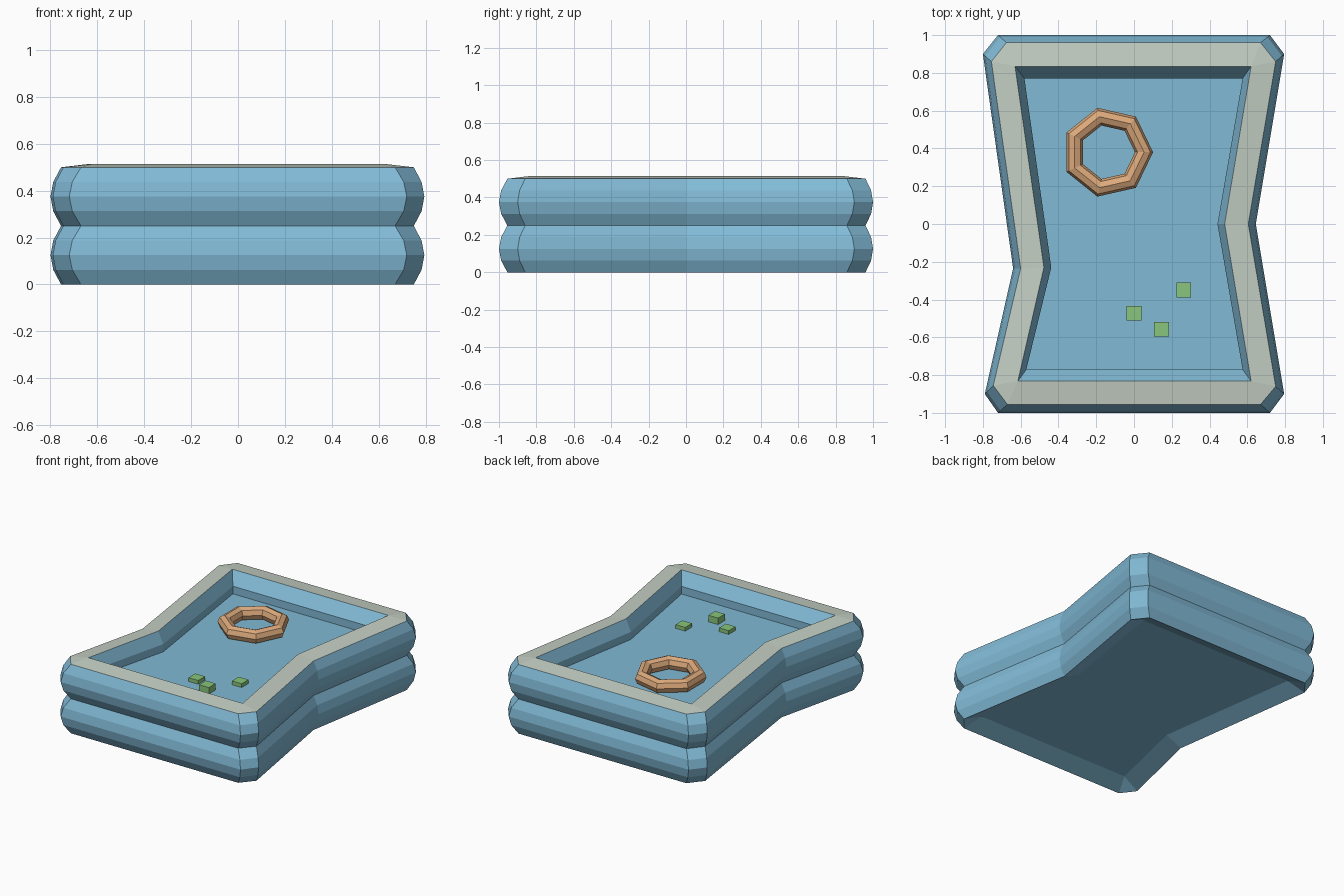
import bpy, bmesh

if "Cube" in bpy.data.objects:
    bpy.data.objects.remove(bpy.data.objects["Cube"])


def material(name, rgb):
    m = bpy.data.materials.new(name)
    m.diffuse_color = (*rgb, 1)
    m.use_nodes = True
    m.node_tree.nodes["Principled BSDF"].inputs["Base Color"].default_value = m.diffuse_color
    return m


BLUE = material("pool_blue", (0.22, 0.49, 0.67))
PALE = material("rim_pale", (0.55, 0.62, 0.55))
ORANGE = material("ring_orange", (0.72, 0.40, 0.20))
GREEN = material("block_green", (0.25, 0.56, 0.20))

# Outlines, counter-clockwise from the front right corner
WIDEST = [(.72, -1), (.795, -.9), (.645, 0), (.795, .9), (.72, 1),
          (-.72, 1), (-.8, .9), (-.64, -.235), (-.79, -.9), (-.72, -1)]
SEAM = [(.67, -.955), (.75, -.86), (.605, 0), (.75, .86), (.67, .96),
        (-.675, .96), (-.755, .86), (-.6, -.235), (-.745, -.855), (-.67, -.955)]


def hexagon(fr, rw, br, bl, lw, fl):
    return [fr, fr, rw, br, br, bl, bl, lw, fl, fl]


RIM = hexagon((.62, -.832), (.48, 0), (.62, .835), (-.63, .835), (-.477, -.23), (-.615, -.832))
WALL = hexagon((.575, -.77), (.442, 0), (.575, .77), (-.58, .77), (-.438, -.23), (-.57, -.77))


def ring(outline, z):
    return [(x, y, z) for x, y in outline]


def blend(t, z):
    return [(a + (c - a) * t, b + (d - b) * t, z)
            for (a, b), (c, d) in zip(SEAM, WIDEST)]


def finish(bm, name, mat):
    bmesh.ops.remove_doubles(bm, verts=bm.verts, dist=1e-4)
    me = bpy.data.meshes.new(name)
    bm.to_mesh(me)
    bm.free()
    me.materials.append(mat)
    ob = bpy.data.objects.new(name, me)
    bpy.context.collection.objects.link(ob)
    return ob


def loft(name, rings, mat):
    bm = bmesh.new()
    loops = [[bm.verts.new(p) for p in r] for r in rings]
    for a, b in zip(loops, loops[1:]):
        for i in range(len(a)):
            j = (i + 1) % len(a)
            bm.faces.new((a[i], a[j], b[j], b[i]))
    return finish(bm, name, mat)


def sheet(name, outline, z, mat, down=False):
    bm = bmesh.new()
    pts = list(dict.fromkeys(ring(outline, z)))
    bm.faces.new([bm.verts.new(p) for p in (pts[::-1] if down else pts)])
    return finish(bm, name, mat)


# Two stacked air tubes with the underside
rings = [ring(RIM, .055), ring(SEAM, 0)]
for base in (0, .25):
    for dz, t in ((.0625, .74), (.125, 1), (.1875, .74), (.25, 0)):
        rings.append(blend(t, base + dz))
loft("pool_tubes", rings, BLUE)

# Pale top rim and the inside wall
loft("top_rim", [ring(SEAM, .5), ring(RIM, .515)], PALE)
loft("inner_wall", [ring(RIM, .515), ring(WALL, .43), ring(WALL, .32), ring(RIM, .25),
                    ring(RIM, .055)], BLUE)

# Water surface and pool floor
sheet("water", WALL, .375, BLUE)
sheet("pool_floor", RIM, .055, BLUE, down=True)

# Floating swim ring
bpy.ops.mesh.primitive_torus_add(major_segments=7, minor_segments=8, major_radius=.193,
                                 minor_radius=.048, location=(-.14, .38, .422))
ob = bpy.context.object
ob.name = "swim_ring"
ob.data.materials.append(ORANGE)

# Floating blocks
for i, (x, y, top) in enumerate([(0, -.472, .402), (.145, -.557, .422), (.263, -.35, .402)]):
    bpy.ops.mesh.primitive_cube_add(size=1, location=(x, y, (top + .36) / 2))
    ob = bpy.context.object
    ob.name = f"float_block_{i + 1}"
    ob.scale = (.078, .078, top - .36)
    ob.data.materials.append(GREEN)
